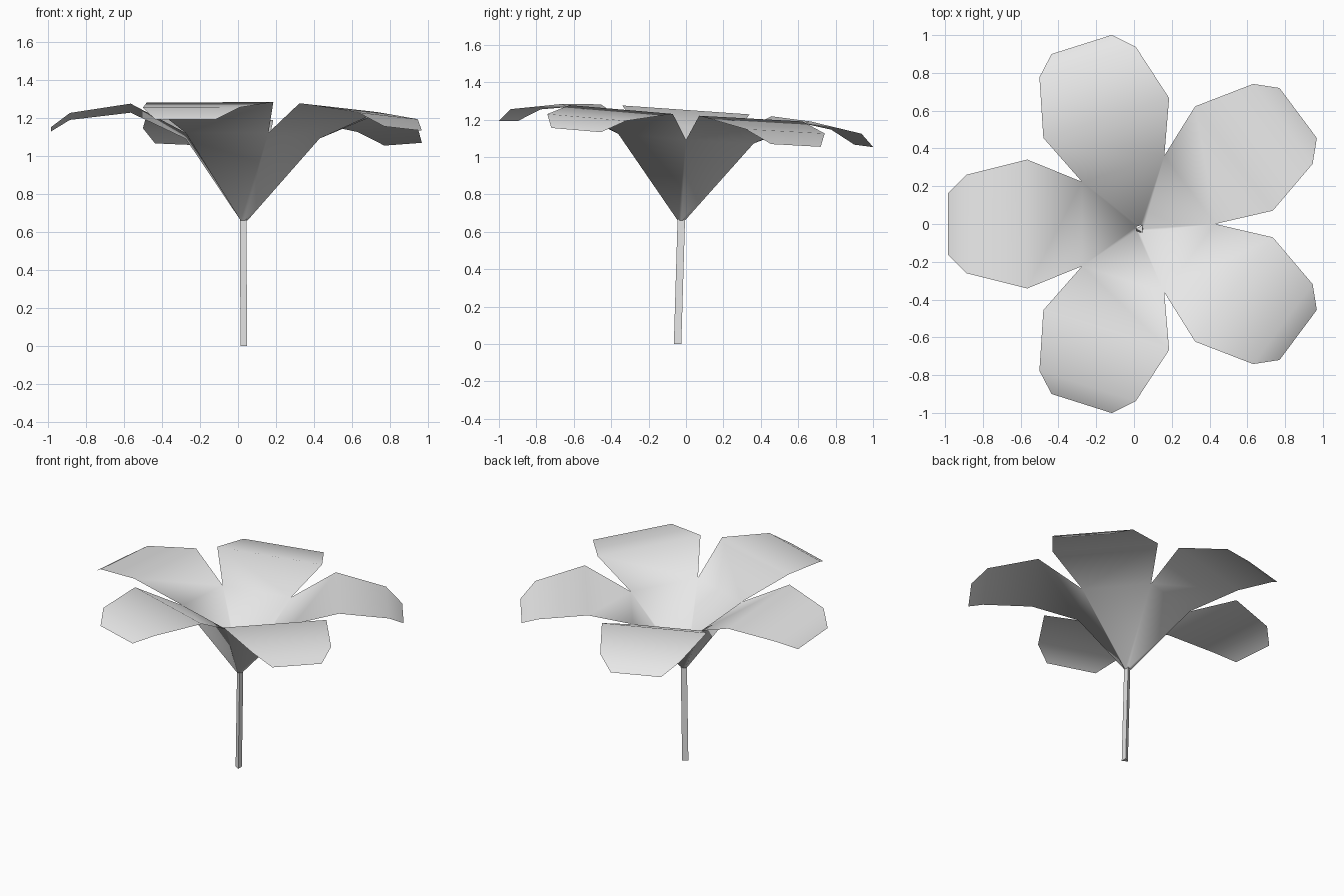
import bpy, bmesh, math

if "Cube" in bpy.data.objects:
    bpy.data.objects.remove(bpy.data.objects["Cube"], do_unlink=True)

# Single material
grey = bpy.data.materials.new("light_grey")
grey.use_nodes = True
colour = (0.8, 0.8, 0.8, 1)
grey.diffuse_color = colour
grey.node_tree.nodes["Principled BSDF"].inputs["Base Color"].default_value = colour

PETALS = 5
CENTRE_X = 0.04
CUP_BASE = (0.03, -0.025, 0.66)
# Petal rows outward from the notch: distance, half width, height
ROWS = [(0.315, 0.229, 1.10), (0.605, 0.35, 1.24),
        (0.925, 0.268, 1.19), (1.025, 0.168, 1.12)]


def make_object(name, bm):
    mesh = bpy.data.meshes.new(name)
    bm.to_mesh(mesh)
    bm.free()
    mesh.materials.append(grey)
    obj = bpy.data.objects.new(name, mesh)
    bpy.context.collection.objects.link(obj)
    return obj


def petal_point(angle, dist, side, height):
    x = CENTRE_X + dist * math.cos(angle) - side * math.sin(angle)
    y = 0.975 * (dist * math.sin(angle) + side * math.cos(angle))
    # The bloom leans slightly to the back
    return x, y, height - 0.07 * y - 0.02 * x


def base_point(angle):
    x, y, z = CUP_BASE
    return x + 0.02 * math.cos(angle), y + 0.02 * math.sin(angle), z


# Bloom: five petals joined into a cup below the notches
bm = bmesh.new()
step = 2 * math.pi / PETALS
for i in range(PETALS):
    angle = math.pi + i * step
    strips = [[base_point(angle + s * step / 2) for s in (-1, 1)]]
    strips += [[petal_point(angle, d, s * w, z) for s in (-1, 1)] for d, w, z in ROWS]
    rows = [[bm.verts.new(p) for p in strip] for strip in strips]
    for (a, b), (c, d) in zip(rows, rows[1:]):
        bm.faces.new((a, c, d, b))
bmesh.ops.remove_doubles(bm, verts=bm.verts, dist=0.002)
for face in bm.faces:
    face.smooth = True
make_object("petals", bm)

# Stem: slim three-sided prism with a slight lean
bm = bmesh.new()
rings = []
for x, y, z in ((0.036, -0.045, 0), (0.033, -0.025, 0.67)):
    rings.append([bm.verts.new((x + 0.023 * math.cos(a), y + 0.023 * math.sin(a), z))
                  for a in (math.pi / 3, math.pi, -math.pi / 3)])
bottom, top = rings
for i in range(3):
    j = (i + 1) % 3
    bm.faces.new((bottom[i], bottom[j], top[j], top[i]))
bm.faces.new(bottom[::-1])
bm.faces.new(top)
make_object("stem", bm)
